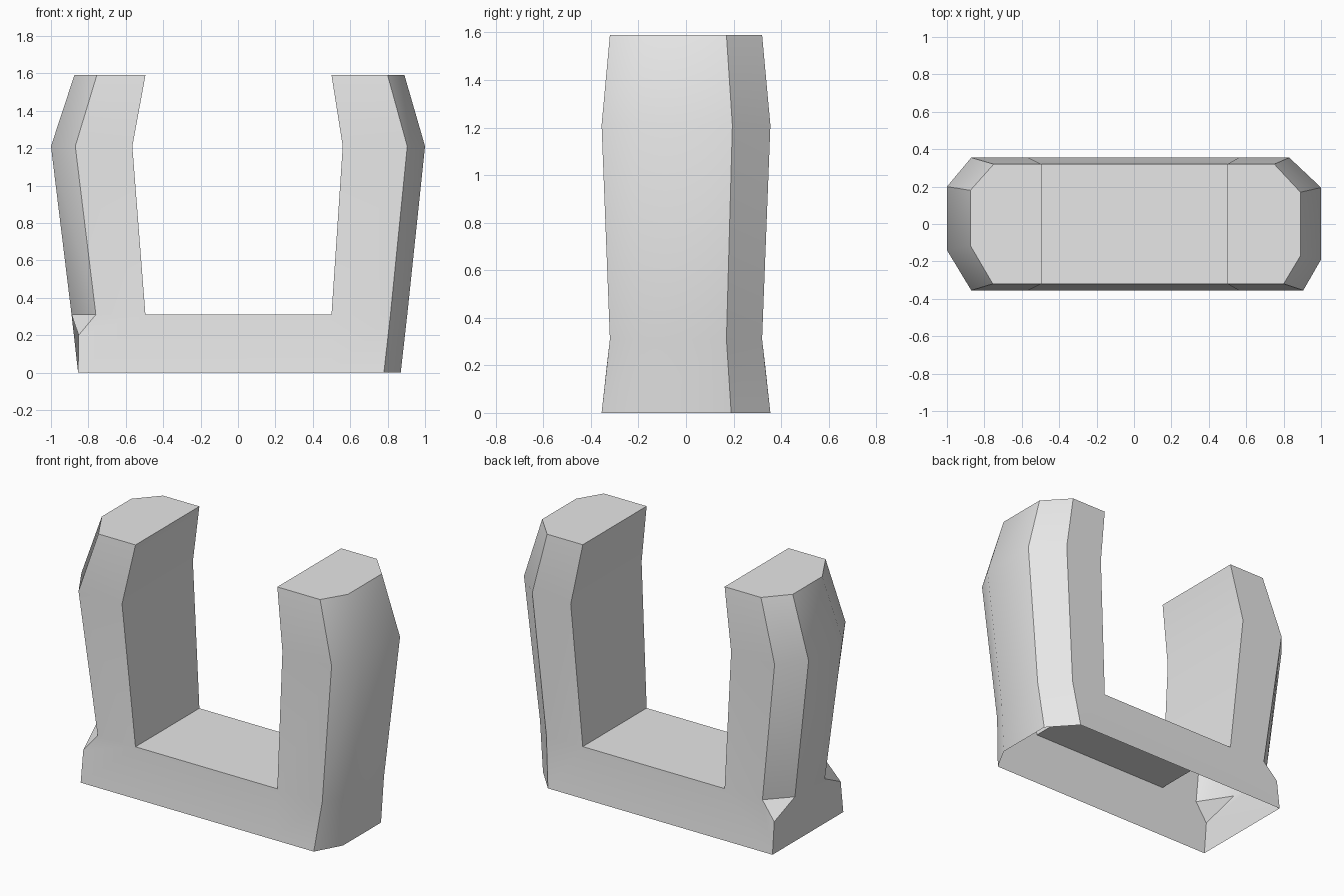
import bpy
import bmesh
import math

cube = bpy.data.objects.get("Cube")
if cube:
    bpy.data.objects.remove(cube, do_unlink=True)

grey = bpy.data.materials.new("light_grey")
grey.use_nodes = True
grey.diffuse_color = (0.8, 0.8, 0.8, 1)
grey.node_tree.nodes["Principled BSDF"].inputs["Base Color"].default_value = (0.8, 0.8, 0.8, 1)

bm = bmesh.new()


def vert(x, y, z):
    return bm.verts.new((x, y, z))


def section(z, half, inner, front_x, front_y, outer, back_x, back_y):
    """Arm cross-section: inner front, around the chamfered outside, inner back."""
    return [vert(inner, -half, z), vert(front_x, -half, z), vert(outer, -front_y, z),
            vert(outer, back_y, z), vert(back_x, half, z), vert(inner, half, z)]


def bridge(lower, upper, closed):
    """Skin two sections; the inner wall is added only when closed."""
    count = len(lower)
    for i in range(count if closed else count - 1):
        j = (i + 1) % count
        bm.faces.new((lower[i], lower[j], upper[j], upper[i]))


# Left arm: chamfered all the way down
left = [section(0.00, 0.355, 0.50, 0.78, 0.19, 0.87, 0.72, 0.19),
        section(0.31, 0.32, 0.50, 0.815, 0.17, 0.905, 0.755, 0.17),
        section(1.21, 0.355, 0.56, 0.905, 0.19, 1.00, 0.83, 0.195),
        section(1.59, 0.32, 0.50, 0.80, 0.17, 0.89, 0.75, 0.17)]
for i in range(3):
    bridge(left[i], left[i + 1], i > 0)
top_cap = bm.faces.new(left[-1])

# Right arm: chamfers stop above a square foot
right = [section(0.31, 0.32, -0.495, -0.76, 0.12, -0.89, -0.76, 0.18),
         section(1.21, 0.355, -0.565, -0.87, 0.14, -1.00, -0.87, 0.20),
         section(1.59, 0.32, -0.495, -0.755, 0.115, -0.875, -0.75, 0.18)]
for i in range(2):
    bridge(right[i], right[i + 1], True)
bm.faces.new(right[-1])

# Square foot of the right arm, with a triangular stop under each chamfer
start = right[0]
inner, corner, apex = [], [], []
for side, wall, edge, flank in ((-1, 0, 1, 2), (1, 5, 4, 3)):
    inner.append(vert(-0.495, side * 0.355, 0))
    corner.append(vert(-0.855, side * 0.355, 0))
    apex.append(vert(-0.852, side * 0.333, 0.2))
    bm.faces.new((inner[-1], corner[-1], apex[-1], start[edge], start[wall]))
    bm.faces.new((start[edge], apex[-1], start[flank]))
bm.faces.new((corner[0], corner[1], apex[1], start[3], start[2], apex[0]))

# Cross bar: front, back and floor, open underneath
bm.faces.new((inner[0], left[0][0], left[1][0], start[0]))
bm.faces.new((inner[1], left[0][5], left[1][5], start[5]))
bm.faces.new((start[0], left[1][0], left[1][5], start[5]))

bmesh.ops.recalc_face_normals(bm, faces=bm.faces)
bm.normal_update()
if top_cap.normal.z < 0:
    bmesh.ops.reverse_faces(bm, faces=bm.faces)

mesh = bpy.data.meshes.new("u_shaped_bracket")
bm.to_mesh(mesh)
bm.free()
mesh.materials.append(grey)
bracket = bpy.data.objects.new("u_shaped_bracket", mesh)
bpy.context.collection.objects.link(bracket)

bpy.ops.object.select_all(action="DESELECT")
bracket.select_set(True)
bpy.context.view_layer.objects.active = bracket
bpy.ops.object.shade_smooth_by_angle(angle=math.radians(35))
